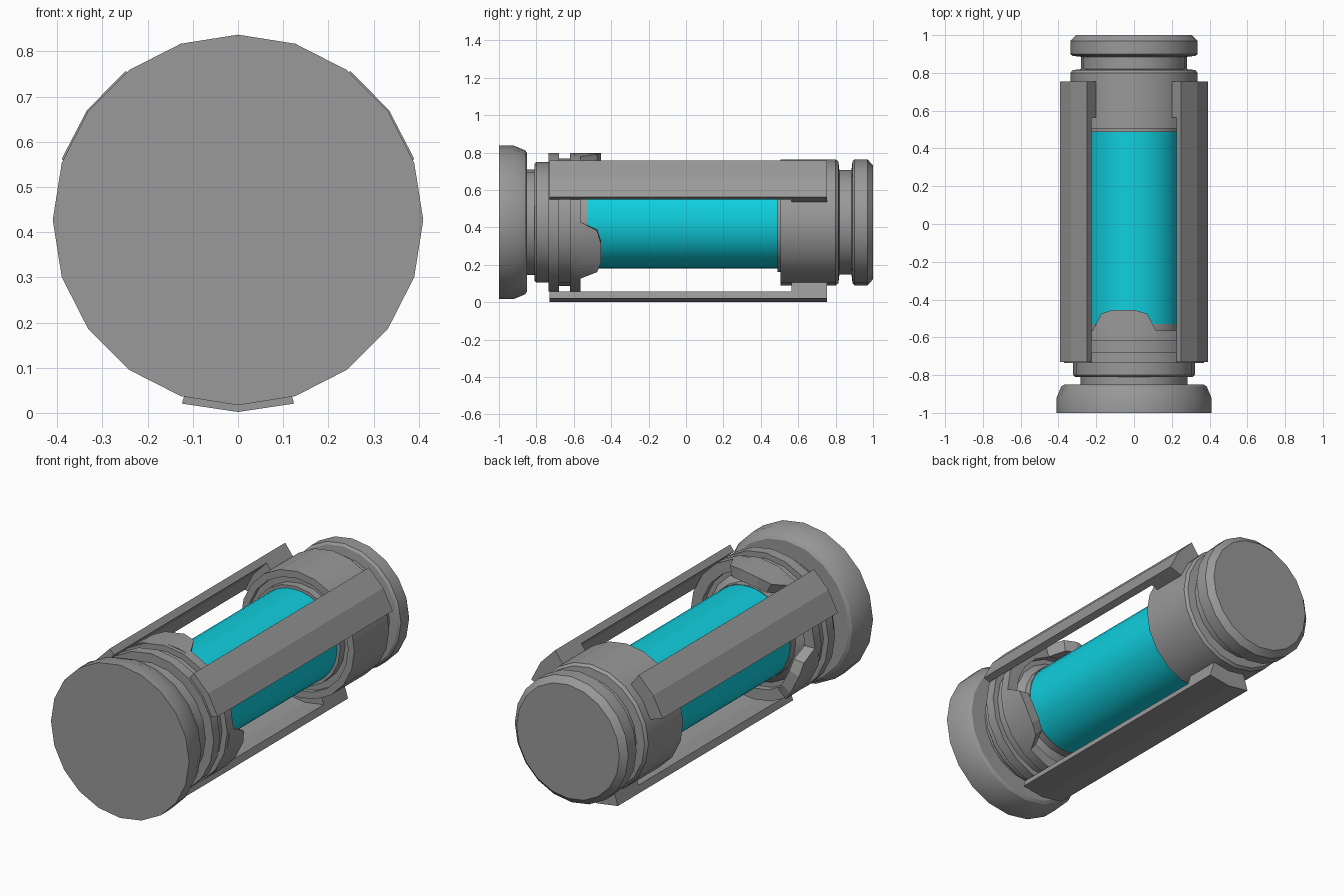
import bpy, bmesh, math

if "Cube" in bpy.data.objects:
    bpy.data.objects.remove(bpy.data.objects["Cube"])

CZ = 0.427      # height of the long axis
SIDES = 20


def material(name, col):
    m = bpy.data.materials.new(name)
    m.diffuse_color = (*col, 1)
    m.use_nodes = True
    m.node_tree.nodes["Principled BSDF"].inputs["Base Color"].default_value = m.diffuse_color
    return m


grey = material("grey metal", (0.32, 0.32, 0.325))
cyan = material("cyan glass", (0.005, 0.62, 0.73))


def point(r, deg, y):
    a = math.radians(deg)
    return (r * math.cos(a), y, CZ + r * math.sin(a))


def finish(name, bm, mat, angle=30):
    bmesh.ops.remove_doubles(bm, verts=bm.verts, dist=1e-5)
    bmesh.ops.recalc_face_normals(bm, faces=bm.faces)
    me = bpy.data.meshes.new(name)
    bm.to_mesh(me)
    bm.free()
    me.materials.append(mat)
    ob = bpy.data.objects.new(name, me)
    bpy.context.collection.objects.link(ob)
    bpy.ops.object.select_all(action='DESELECT')
    ob.select_set(True)
    bpy.context.view_layer.objects.active = ob
    bpy.ops.object.shade_smooth_by_angle(angle=math.radians(angle))
    return ob


def lathe(name, profile, mat, sides=SIDES):
    """Revolve (radius, y) points round the long axis, capping both ends."""
    bm = bmesh.new()
    rings = [[bm.verts.new(point(r, 90 + 360 * i / sides, y)) for i in range(sides)]
             for r, y in profile]
    for a, b in zip(rings, rings[1:]):
        for i in range(sides):
            j = (i + 1) % sides
            bm.faces.new((a[i], a[j], b[j], b[i]))
    bm.faces.new(rings[0])
    bm.faces.new(rings[-1])
    return finish(name, bm, mat)


def arc_plate(name, columns, r_in, r_out, y0):
    """Curved plate; columns are (angle, far y), all starting at y0."""
    bm = bmesh.new()
    loops = [[bm.verts.new(point(r, deg, y)) for r, y in
              ((r_in, y0), (r_out, y0), (r_out, y1), (r_in, y1))]
             for deg, y1 in columns]
    for a, b in zip(loops, loops[1:]):
        for i in range(4):
            j = (i + 1) % 4
            bm.faces.new((a[i], a[j], b[j], b[i]))
    bm.faces.new(loops[0])
    bm.faces.new(loops[-1])
    return finish(name, bm, grey, 15)


# front base with flange, neck, two rings and the tube socket
lathe("front_base", [
    (0.41, -1), (0.41, -0.92), (0.385, -0.86), (0.37, -0.85), (0.282, -0.85),
    (0.282, -0.81), (0.312, -0.81), (0.322, -0.80), (0.322, -0.735),
    (0.37, -0.735), (0.37, -0.68), (0.34, -0.68), (0.34, -0.62),
    (0.37, -0.62), (0.37, -0.565), (0.31, -0.565), (0.31, -0.60),
    (0.285, -0.60), (0.252, -0.57), (0.252, -0.53)], grey)

# back barrel with recessed socket, neck and bevelled cap
lathe("back_barrel", [
    (0.25, 0.488), (0.265, 0.488), (0.265, 0.53), (0.30, 0.53), (0.30, 0.505),
    (0.337, 0.505), (0.337, 0.80), (0.325, 0.815), (0.28, 0.82), (0.28, 0.885),
    (0.325, 0.89), (0.337, 0.90), (0.337, 0.97), (0.305, 1.0)], grey)

# glowing tube
lathe("glass_tube", [(0.247, -0.54), (0.247, 0.50)], cyan, 40)

# three rails, each with a thick foot resting on the barrel
for side, centre, r in (("right", 36, 0.413), ("left", 144, 0.413), ("lower", 270, 0.425)):
    cols = (centre - 17, centre, centre + 17)
    arc_plate(side + "_rail", [(d, 0.755) for d in cols], r - 0.038, r, -0.73)
    arc_plate(side + "_rail_foot", [(d, 0.755) for d in cols], 0.33, r - 0.035, 0.565)

# three clips reaching over the tube from the second ring
for side, start, step in (("upper", 72, 1), ("right", 0, -1), ("left", 180, 1)):
    shape = ((0, -0.56), (7, -0.475), (18, -0.455), (36, -0.455), (46, -0.475), (54, -0.56))
    arc_plate(side + "_clip", [(start + step * d, y) for d, y in shape], 0.31, 0.37, -0.60)
